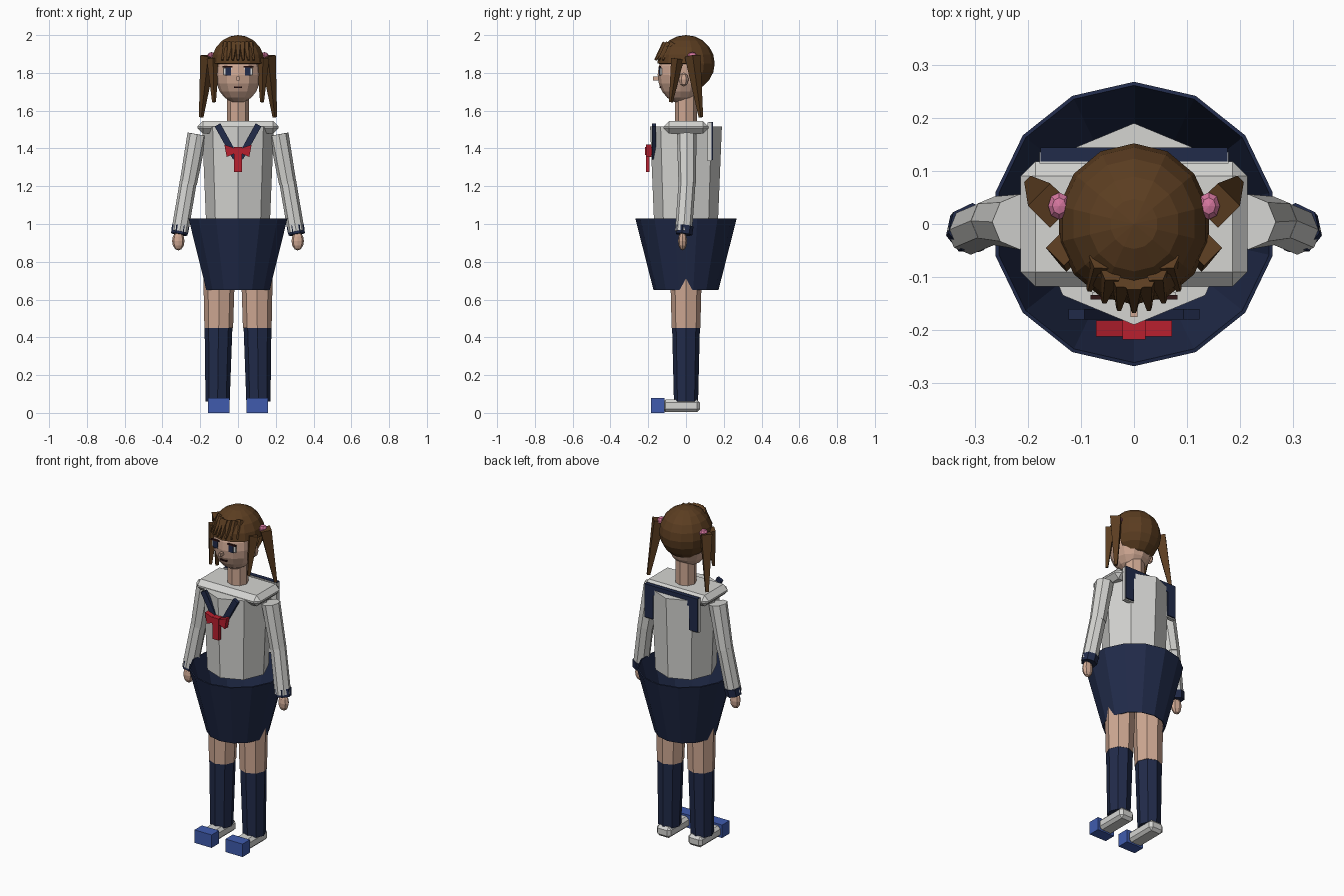
import bpy, bmesh, math
from mathutils import Vector, Matrix

if "Cube" in bpy.data.objects:
    bpy.data.objects.remove(bpy.data.objects["Cube"])


def material(name, rgb):
    m = bpy.data.materials.new(name)
    m.diffuse_color = (*rgb, 1)
    m.use_nodes = True
    m.node_tree.nodes["Principled BSDF"].inputs["Base Color"].default_value = m.diffuse_color
    return m


WHITE = material("white_cloth", (.66, .66, .64))
NAVY = material("navy", (.015, .024, .068))
SKIN = material("skin", (.62, .39, .29))
BROWN = material("brown_hair", (.105, .047, .015))
RED = material("red", (.48, .014, .028))
BLUE = material("blue_toe", (.05, .105, .42))
PINK = material("pink", (.66, .18, .34))
DARK = material("dark_line", (.03, .008, .008))


def finish(name, bm, mat):
    bmesh.ops.recalc_face_normals(bm, faces=bm.faces)
    mesh = bpy.data.meshes.new(name)
    bm.to_mesh(mesh)
    bm.free()
    mesh.materials.append(mat)
    ob = bpy.data.objects.new(name, mesh)
    bpy.context.collection.objects.link(ob)
    return ob


def tube(name, p0, p1, r0, r1, mat, sides=8, caps=True):
    """Tapered tube from p0 to p1."""
    p0, p1 = Vector(p0), Vector(p1)
    d = p1 - p0
    turn = Vector((0, 0, 1)).rotation_difference(d).to_matrix().to_4x4()
    bm = bmesh.new()
    bmesh.ops.create_cone(bm, cap_ends=caps, segments=sides, radius1=r0, radius2=r1,
                          depth=d.length, matrix=Matrix.Translation((p0 + p1) / 2) @ turn)
    return finish(name, bm, mat)


def ball(name, c, r, mat, u=8, v=6, cut=None):
    """Low-poly ellipsoid; faces matching cut are removed."""
    bm = bmesh.new()
    bmesh.ops.create_uvsphere(bm, u_segments=u, v_segments=v, radius=1,
                              matrix=Matrix.Translation(c) @ Matrix.Diagonal((*r, 1)))
    if cut:
        gone = [f for f in bm.faces if cut(f.calc_center_median())]
        bmesh.ops.delete(bm, geom=gone, context='FACES')
    return finish(name, bm, mat)


def box(name, c, size, mat, bevel=0, tilt=0):
    """Box, optionally bevelled and tilted about y."""
    bm = bmesh.new()
    bmesh.ops.create_cube(bm, size=1, matrix=Matrix.Diagonal((*size, 1)))
    if bevel:
        bmesh.ops.bevel(bm, geom=bm.edges[:], offset=bevel, segments=1, affect='EDGES')
    bm.transform(Matrix.Translation(c) @ Matrix.Rotation(tilt, 4, 'Y'))
    return finish(name, bm, mat)


def prism(name, outline, y0, y1, mat):
    """Front-facing outline extruded in depth."""
    bm = bmesh.new()
    face = bm.faces.new([bm.verts.new((x, y0, z)) for x, z in outline])
    ext = bmesh.ops.extrude_face_region(bm, geom=[face])
    bmesh.ops.translate(bm, vec=(0, y1 - y0, 0),
                        verts=[g for g in ext['geom'] if isinstance(g, bmesh.types.BMVert)])
    return finish(name, bm, mat)


def thicken(ob, t):
    mod = ob.modifiers.new("thickness", 'SOLIDIFY')
    mod.thickness = t
    mod.offset = -1


# Torso, shoulders, hollow skirt
tube("torso", (0, 0, 1.03), (0, 0, 1.515), .17, .19, WHITE)
box("shoulder_yoke", (0, 0, 1.512), (.428, .236, .066), WHITE, .028)
thicken(tube("skirt", (0, 0, .65), (0, 0, 1.028), .172, .268, NAVY, 14, False), .007)

# Sailor collar at the back
box("collar_panel", (0, .125, 1.435), (.356, .022, .205), WHITE)
prism("collar_back_trim", [(-.176, 1.34), (-.12, 1.34), (-.12, 1.485), (.12, 1.485),
                           (.12, 1.34), (.176, 1.34), (.176, 1.54), (-.176, 1.54)],
      .118, .144, NAVY)

# Bow
prism("bow", [(-.072, 1.42), (-.02, 1.402), (.02, 1.402), (.072, 1.42),
              (.06, 1.355), (.02, 1.372), (-.02, 1.372), (-.06, 1.355)], -.212, -.182, RED)
box("bow_knot", (0, -.199, 1.386), (.044, .038, .044), RED)
box("bow_tail", (0, -.202, 1.325), (.04, .02, .1), RED)

# Neck and head
tube("neck", (0, 0, 1.52), (0, 0, 1.72), .058, .058, SKIN)
ball("head", (0, -.028, 1.79), (.12, .122, .15), SKIN, 12, 10)
box("nose", (0, -.16, 1.77), (.014, .03, .02), SKIN)
box("mouth", (0, -.137, 1.725), (.044, .009, .008), DARK)

# Hair cap with the face left open
thicken(ball("hair_cap", (0, 0, 1.85), (.145, .152, .15), BROWN, 14, 10,
             lambda c: c.z < 1.85 and c.y < 0), .018)

# Fringe spikes
for i in range(-3, 4):
    x = i * .028
    y = -.168 + .0045 * i * i
    tube("fringe_spike", (x, y + .004, 1.868), (x * .75, y + .06, 1.955), .006, .023, BROWN, 5)

for s in (-1, 1):
    # Front collar straps
    box("collar_strap", (s * .06, -.17, 1.437), (.034, .02, .2), NAVY, tilt=s * math.radians(29))

    # Face details
    box("eye_white", (s * .055, -.1325, 1.808), (.046, .009, .036), WHITE)
    box("eye_iris", (s * .052, -.1375, 1.808), (.03, .009, .042), NAVY)
    box("eyelid", (s * .055, -.138, 1.832), (.054, .009, .008), DARK)
    ball("ear", (s * .12, -.012, 1.765), (.018, .026, .036), SKIN, 6, 4)

    # Pigtails, side locks and ties
    tube("pigtail", (s * .195, .079, 1.565), (s * .158, .035, 1.89), .012, .042, BROWN, 4)
    tube("side_lock", (s * .127, -.08, 1.645), (s * .132, -.045, 1.875), .01, .034, BROWN, 4)
    ball("hair_tie", (s * .141, .034, 1.888), (.022, .027, .022), PINK, 8, 5)

    # Arms
    tube("upper_sleeve", (s * .263, .006, 1.215), (s * .216, .004, 1.475), .046, .052, WHITE)
    tube("lower_sleeve", (s * .308, -.013, .96), (s * .263, .006, 1.225), .045, .045, WHITE)
    tube("cuff", (s * .311, -.012, .945), (s * .304, -.007, .99), .045, .047, NAVY, 7)
    ball("hand", (s * .316, -.018, .91), (.033, .024, .05), SKIN, 8, 6)

    # Legs
    tube("thigh", (s * .102, 0, .45), (s * .1, 0, .76), .076, .084, SKIN)
    tube("sock", (s * .108, 0, .06), (s * .103, 0, .47), .064, .074, NAVY)

    # Shoes
    box("shoe", (s * .105, -.025, .037), (.094, .2, .066), WHITE, .016)
    box("shoe_toe", (s * .103, -.15, .039), (.114, .07, .078), BLUE)
